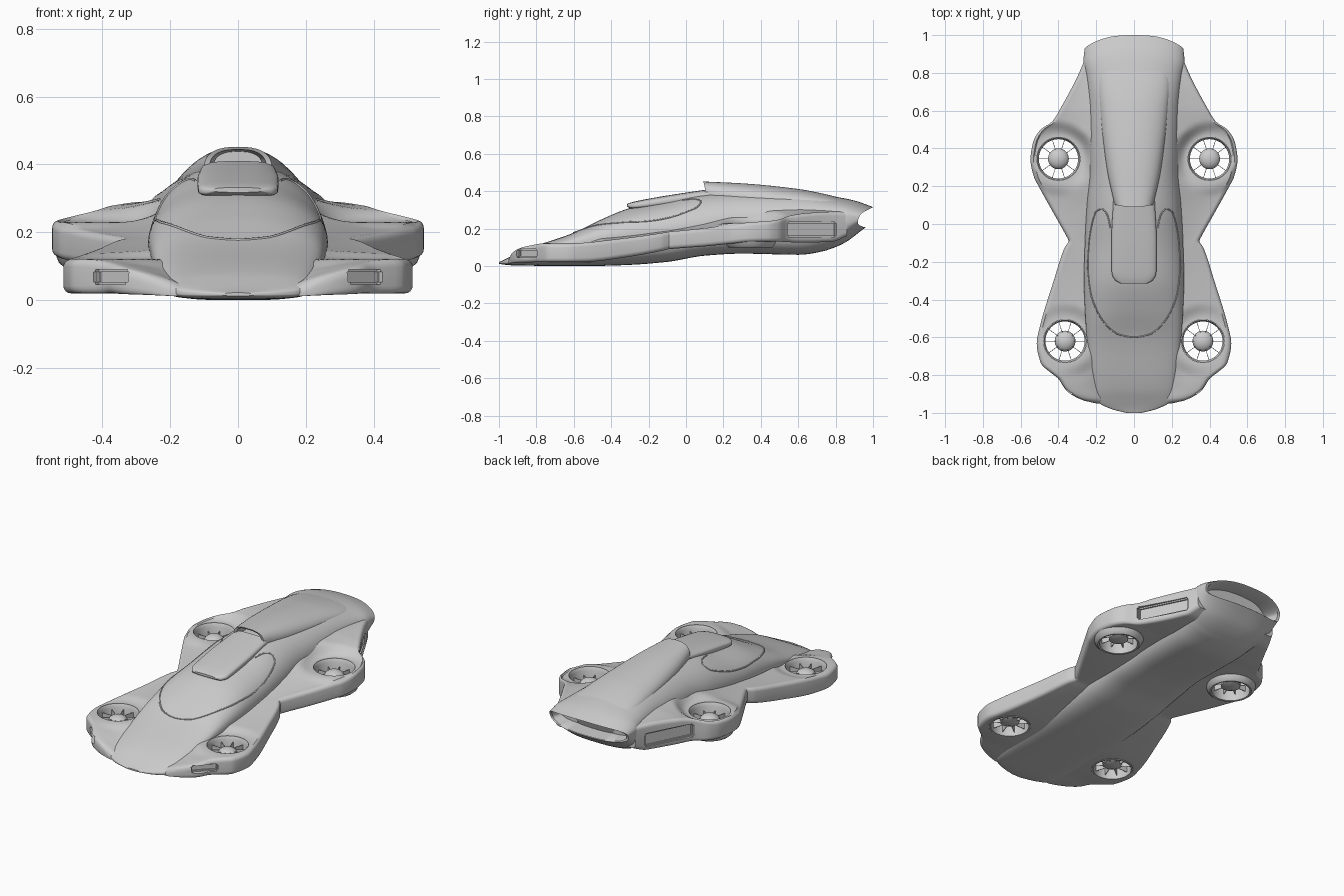
import bpy, bmesh, math
from mathutils import Vector, Matrix

if "Cube" in bpy.data.objects:
    bpy.data.objects.remove(bpy.data.objects["Cube"])


def interp(table, y):
    """Monotone cubic interpolation of table rows (y, a, b, ...)."""
    y = min(max(y, table[0][0]), table[-1][0])
    n = len(table)
    i = max(k for k in range(n - 1) if table[k][0] <= y)
    h = table[i + 1][0] - table[i][0]
    t = (y - table[i][0]) / h

    def sec(k, c):
        return (table[k + 1][c] - table[k][c]) / (table[k + 1][0] - table[k][0])

    def slope(k, c):
        if k == 0 or k == n - 1:
            return sec(min(k, n - 2), c)
        a, b = sec(k - 1, c), sec(k, c)
        return 2 * a * b / (a + b) if a * b > 0 else 0
    out = []
    for c in range(1, len(table[0])):
        p, q = table[i][c], table[i + 1][c]
        m0, m1 = slope(i, c) * h, slope(i + 1, c) * h
        out.append(p * (2*t**3 - 3*t*t + 1) + m0 * (t**3 - 2*t*t + t)
                   + q * (3*t*t - 2*t**3) + m1 * (t**3 - t*t))
    return out


def activate(ob):
    bpy.ops.object.select_all(action='DESELECT')
    ob.select_set(True)
    bpy.context.view_layer.objects.active = ob


def smooth(ob, angle=35):
    activate(ob)
    bpy.ops.object.shade_smooth_by_angle(angle=math.radians(angle))


def finish(name, bm):
    bmesh.ops.recalc_face_normals(bm, faces=bm.faces)
    me = bpy.data.meshes.new(name)
    bm.to_mesh(me)
    bm.free()
    ob = bpy.data.objects.new(name, me)
    bpy.context.collection.objects.link(ob)
    smooth(ob)
    return ob


def loft(name, rings, closed=False):
    bm = bmesh.new()
    vs = [[bm.verts.new(p) for p in r] for r in rings]
    for a, b in list(zip(vs, vs[1:])) + ([(vs[-1], vs[0])] if closed else []):
        for i in range(len(a)):
            j = (i + 1) % len(a)
            bm.faces.new((a[i], a[j], b[j], b[i]))
    if not closed:
        bm.faces.new(vs[0])
        bm.faces.new(vs[-1])
    return finish(name, bm)


def ring(table, y, seg=96, nb=3.5):
    """Rounded section from half width, bottom, shoulder, top, roundness."""
    w, zb, zs, zt, n = interp(table, y)
    pts = []
    for i in range(seg):
        a = 2 * math.pi * (i + .5) / seg
        c, s = math.cos(a), math.sin(a)
        e = n if s > 0 else nb
        x = math.copysign(w * abs(c) ** (2 / e), c)
        z = zs + ((zt - zs) if s > 0 else (zb - zs)) * abs(s) ** (2 / e)
        pts.append(Vector((x, y, z)))
    return pts


def inset(r, scale, dy):
    c = sum(r, Vector()) / len(r)
    return [c + (p - c) * scale + Vector((0, dy, 0)) for p in r]


def span(a, b, n):
    return [a + (b - a) * i / n for i in range(n + 1)]


# Central fuselage: y, half width, bottom, shoulder, top, roundness
BODY = [(-1, .04, .012, .017, .022, 2.5), (-.98, .12, .008, .02, .03, 3),
        (-.94, .195, .004, .025, .05, 3), (-.88, .215, .002, .04, .08, 3),
        (-.6, .25, 0, .11, .178, 3), (-.45, .26, .001, .14, .25, 2.5),
        (-.3, .265, .006, .165, .31, 2.2), (-.1, .26, .022, .19, .355, 2),
        (.1, .25, .055, .21, .395, 2), (.3, .235, .066, .235, .405, 2),
        (.6, .24, .06, .26, .4, 2), (.8, .255, .095, .27, .37, 2.1),
        (.9, .268, .13, .265, .35, 2.2), (1, .262, .205, .262, .315, 2.2)]
rings = [ring(BODY, y) for y in [-1, -.996, -.988] + span(-.98, 1, 110)]
for r in rings:
    for p in r:
        k = max(0, (p.y - .75) / .25)
        p.y -= k * (abs(p.x / .27) ** 2.5 * .06 + max(0, .31 - p.z) * .38)
rings += [inset(rings[-1], .94, -.003), inset(rings[-1], .84, -.09)]
loft("fuselage", rings)

# Roof air scoop with hollow mouth, fading into the tail
HOOD = [(.09, .10, .37, .385, .452, 2.6), (.3, .145, .34, .36, .442, 2.3),
        (.6, .18, .33, .34, .412, 2.1), (.75, .19, .325, .33, .383, 2.1),
        (.85, .18, .315, .32, .357, 2.1)]
rings = [ring(HOOD, y, 48) for y in span(.09, .85, 30)]
for p in rings[0]:
    p.y += (p.x / .1) ** 2 * .012
loft("roof_scoop", [inset(rings[0], .72, .1), inset(rings[0], .84, .003)] + rings)

# Roof plate overhanging the windscreen
ROOF = [(-.315, .07, .318, .325, .332, 3), (-.3, .098, .308, .32, .338, 3),
        (-.26, .118, .305, .325, .348, 3), (-.1, .12, .32, .35, .377, 3),
        (.12, .11, .35, .38, .41, 3)]
loft("roof_plate", [ring(ROOF, y, 40) for y in span(-.315, .12, 28)])


# Canopy frame line following the fuselage skin
def skin(x, y):
    w, zb, zs, zt, n = interp(BODY, y)
    return Vector((x, y, zs + (zt - zs) * max(0, 1 - abs(x / w) ** n) ** (1 / n)))


half = [(.08, -.585), (.15, -.53), (.2, -.45), (.232, -.35), (.244, -.22),
        (.238, -.1), (.222, 0), (.2, .065), (.17, .08), (.142, .05), (.125, -.02)]
path = [(-x, y) for x, y in reversed(half)] + [(0, -.6)] + half
outline = [(i, x, y) for i, (x, y) in enumerate(path)]
frame = [skin(*interp(outline, t)) for t in span(0, len(path) - 1, 150)]
cu = bpy.data.curves.new("canopy_frame", 'CURVE')
cu.dimensions = '3D'
cu.bevel_depth = .004
cu.bevel_resolution = 1
sp = cu.splines.new('POLY')
sp.points.add(len(frame) - 1)
for q, p in zip(sp.points, frame):
    q.co = (*p, 1)
ob = bpy.data.objects.new("canopy_frame", cu)
bpy.context.collection.objects.link(ob)
activate(ob)
bpy.ops.object.convert(target='MESH')

# Lift fans: name, centre x, y, duct bottom, duct top
FANS = [("front", .365, -.62, .019, .122), ("rear", .4, .345, .1, .23)]
# Wing pods: y, outer x, edge bottom, edge top, root top
WING = [(-.95, .2, .012, .028, .015), (-.93, .28, .015, .07, .02),
        (-.88, .36, .018, .098, .03), (-.82, .4, .02, .112, .05),
        (-.78, .45, .02, .118, .07), (-.74, .492, .02, .12, .09),
        (-.63, .515, .02, .12, .13), (-.55, .5, .021, .125, .15),
        (-.3, .425, .05, .152, .18), (-.12, .365, .083, .178, .21),
        (-.09, .345, .09, .183, .215), (-.07, .355, .092, .185, .22),
        (.1, .45, .105, .202, .255), (.2, .505, .115, .215, .28),
        (.25, .53, .12, .22, .29), (.34, .548, .128, .235, .31),
        (.43, .535, .13, .24, .325), (.5, .495, .13, .25, .335),
        (.54, .435, .128, .265, .335), (.62, .385, .125, .28, .335),
        (.78, .3, .13, .29, .33), (.86, .265, .16, .29, .32)]


def flatten(x, y, z):
    """Level the pod top around each fan."""
    for _, cx, cy, _, zt in FANS:
        s = min(1, max(0, (math.hypot(x - cx, y - cy) - .125) / .075))
        z = zt + (z - zt) * s * s * (3 - 2 * s)
    return z


def wing_ring(y):
    xo, zb, zt, zi = interp(WING, y)
    x0, r = .12, min(.022, (zt - zb) * .4)
    top = []
    for t in span(0, 1, 26):
        x = x0 + (xo - r - x0) * t
        top.append((x, flatten(x, y, zt + (zi - zt) * (1 - t) ** 1.6)))
    e1 = [(xo - r + r * math.sin(a), zt - r + r * math.cos(a)) for a in span(.3, 1.57, 4)]
    e2 = [(xo - r + r * math.cos(a), zb + r - r * math.sin(a)) for a in span(0, 1.57, 4)]
    return [(x, y, z) for x, z in top + e1 + e2 + [(x0, zb)]]


wings = loft("wing_pods", [wing_ring(y) for y in span(-.95, .86, 120)])


def lathe(name, profile, cx, cy, closed, seg=48):
    rs = [[(cx + r * math.cos(2 * math.pi * i / seg), cy + r * math.sin(2 * math.pi * i / seg), z)
           for i in range(seg)] for r, z in profile]
    return loft(name, rs, closed)


def cut(ob, cutter):
    cutter.hide_render = True
    m = ob.modifiers.new("cut", 'BOOLEAN')
    m.operation, m.solver, m.object = 'DIFFERENCE', 'EXACT', cutter
    activate(ob)
    bpy.ops.object.modifier_apply(modifier=m.name)
    bpy.data.objects.remove(cutter)


def box_cutter(loc, size, angle):
    bm = bmesh.new()
    bmesh.ops.create_cube(bm, size=1, matrix=Matrix.Translation(loc)
                          @ Matrix.Rotation(angle, 4, 'Z') @ Matrix.Diagonal((*size, 1)))
    bmesh.ops.bevel(bm, geom=bm.edges[:], offset=.008, segments=2, affect='EDGES')
    return finish("vent_cutter", bm)


def mirror(ob):
    m = ob.modifiers.new("mirror", 'MIRROR')
    m.use_mirror_merge = False
    activate(ob)
    bpy.ops.object.modifier_apply(modifier=m.name)


# Fan wells and vents cut through the pods
for name, cx, cy, zb, zt in FANS:
    cut(wings, lathe("duct_cutter", [(.114, -.2), (.114, zt + .2)], cx, cy, False))
cut(wings, box_cutter((.383, -.86, .068), (.15, .075, .045), math.radians(45)))
cut(wings, box_cutter((.375, .68, .195), (.3, .075, .08), math.radians(116.6)))
smooth(wings)
mirror(wings)

# Duct ring, domed hub and thin radial blades of every fan
for name, cx, cy, zb, zt in FANS:
    mirror(lathe(name + "_duct_rings", [(.104, zb), (.104, zt - .02), (.113, zt - .003), (.113, zb + .04),
                                        (.138, zb + .035), (.128, zb + .01), (.114, zb - .002)]
                 if name == "rear" else
                 [(.104, zb), (.104, zt - .02), (.113, zt - .003), (.113, zb)], cx, cy, True))
    top, low = zt - .018, zb + .03
    dome = [(.055 * math.cos(a), top - .035 + .035 * math.sin(a)) for a in span(0, 1.5, 8)]
    mirror(lathe(name + "_fan_hubs", [(.03, low - .008), (.052, low)] + dome, cx, cy, False, 32))
    bm = bmesh.new()
    for i in range(10):
        bmesh.ops.create_cube(bm, size=1, matrix=Matrix.Translation((cx, cy, (top + low) / 2 - .01))
                              @ Matrix.Rotation(math.tau * i / 10, 4, 'Z')
                              @ Matrix.Translation((.077, 0, 0)) @ Matrix.Diagonal((.06, .003, .05, 1)))
    mirror(finish(name + "_fan_blades", bm))
